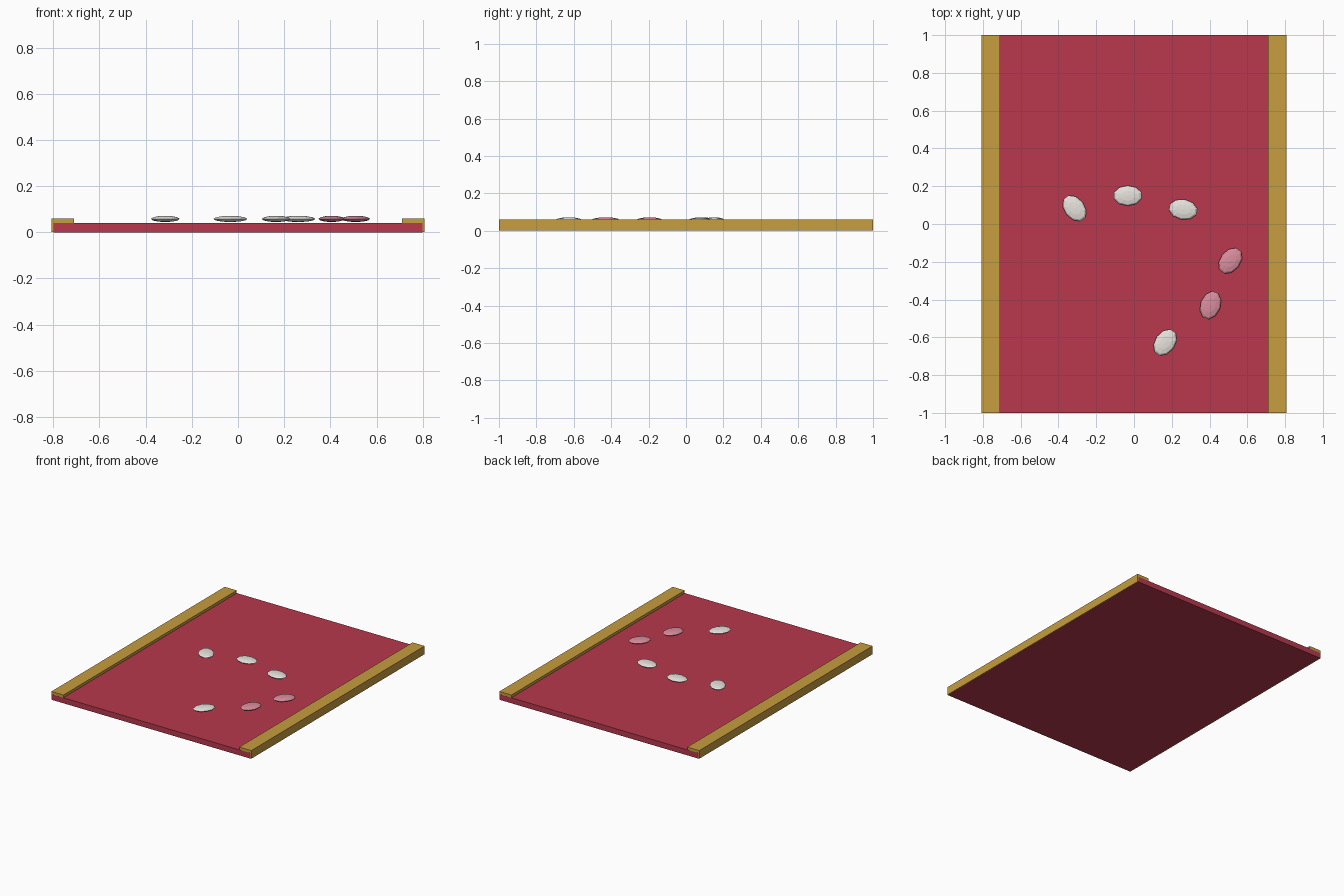
import bpy
import math

cube = bpy.data.objects.get("Cube")
if cube:
    bpy.data.objects.remove(cube, do_unlink=True)


def material(name, rgb):
    mat = bpy.data.materials.new(name)
    mat.use_nodes = True
    colour = (*rgb, 1)
    mat.diffuse_color = colour
    mat.node_tree.nodes["Principled BSDF"].inputs["Base Color"].default_value = colour
    return mat


red = material("carpet red", (0.48, 0.04, 0.075))
gold = material("trim gold", (0.57, 0.34, 0.05))
white = material("petal white", (0.80, 0.77, 0.72))
pink = material("petal pink", (0.70, 0.27, 0.34))


def box(name, low, high, mat):
    centre = [(a + b) / 2 for a, b in zip(low, high)]
    bpy.ops.mesh.primitive_cube_add(size=1, location=centre)
    obj = bpy.context.object
    obj.name = name
    obj.scale = [b - a for a, b in zip(low, high)]
    obj.data.materials.append(mat)


def petal(name, x, y, angle, mat):
    bpy.ops.mesh.primitive_uv_sphere_add(
        segments=10, ring_count=6, radius=1, location=(x, y, 0.058),
        rotation=(0, 0, math.radians(angle)))
    obj = bpy.context.object
    obj.name = name
    obj.scale = (0.077, 0.054, 0.0135)
    obj.data.materials.append(mat)


# Flat runner with a raised trim along each long edge
box("carpet", (-0.8, -1, 0), (0.8, 1, 0.04), red)
for side, name in ((-1, "right_trim"), (1, "left_trim")):
    xs = sorted((side * 0.71, side * 0.807))
    box(name, (xs[0], -0.9995, 0.0005), (xs[1], 0.9995, 0.06), gold)

# Scattered petals
petals = [
    (-0.315, 0.083, -52, white), (-0.033, 0.15, 0, white),
    (0.26, 0.077, -10, white), (0.51, -0.195, 52, pink),
    (0.405, -0.43, 70, pink), (0.165, -0.627, 55, white),
]
for i, (x, y, angle, mat) in enumerate(petals):
    petal(f"petal_{i + 1}", x, y, angle, mat)
